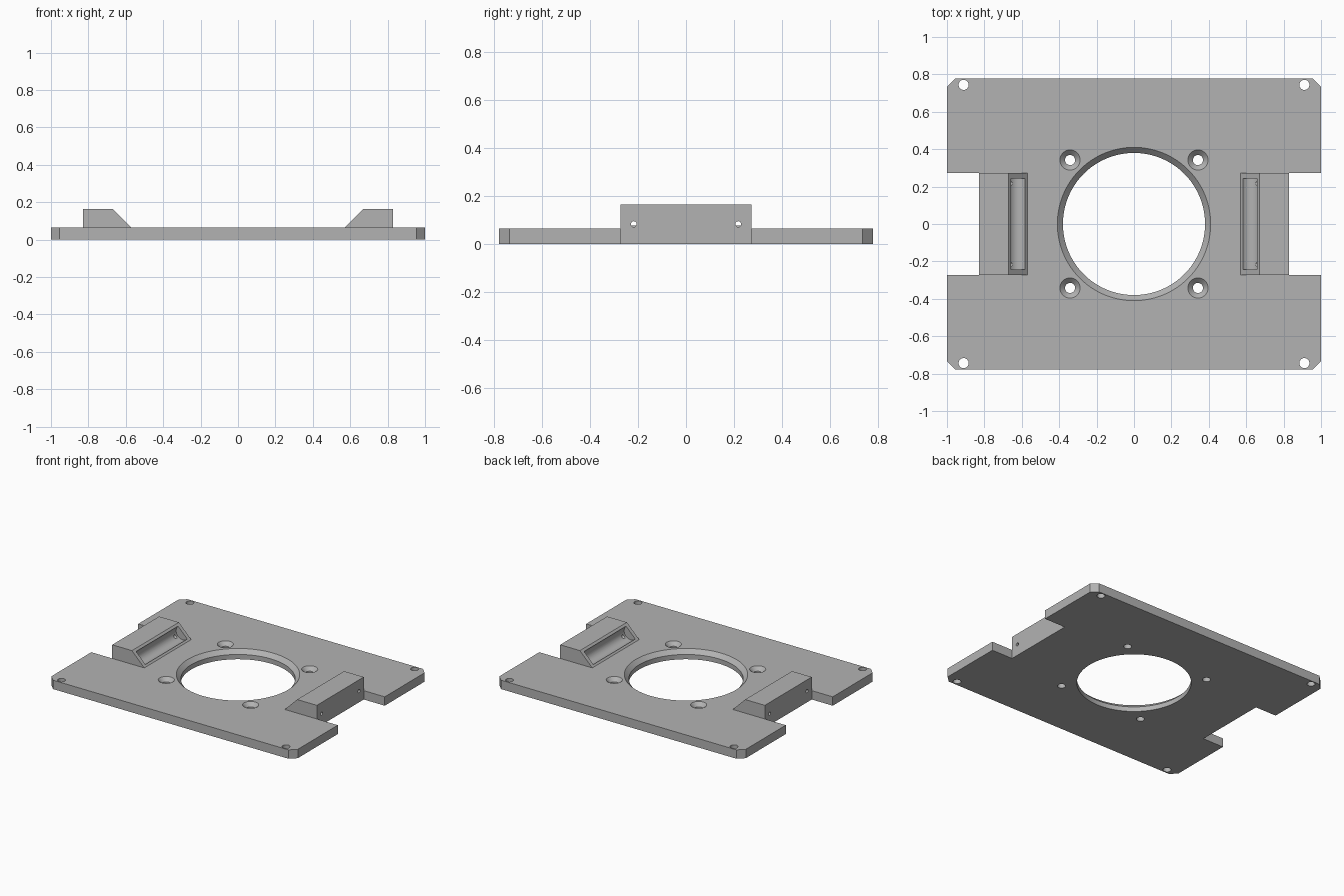
import bpy, bmesh, math
from mathutils import Matrix, Vector

if "Cube" in bpy.data.objects:
    bpy.data.objects.remove(bpy.data.objects["Cube"])

T = 0.065          # plate thickness
H = 0.165          # block height
W = 0.272          # half width of blocks and notches

grey = bpy.data.materials.new("matte grey")
grey.use_nodes = True
grey.diffuse_color = (0.45, 0.45, 0.45, 1)
grey.node_tree.nodes["Principled BSDF"].inputs["Base Color"].default_value = (0.45, 0.45, 0.45, 1)


def finish(name, bm):
    bmesh.ops.recalc_face_normals(bm, faces=bm.faces)
    mesh = bpy.data.meshes.new(name)
    bm.to_mesh(mesh)
    bm.free()
    mesh.materials.append(grey)
    ob = bpy.data.objects.new(name, mesh)
    bpy.context.collection.objects.link(ob)
    return ob


def prism(name, points, direction):
    """Extrude a flat outline along a direction."""
    bm = bmesh.new()
    face = bm.faces.new([bm.verts.new(p) for p in points])
    ext = bmesh.ops.extrude_face_region(bm, geom=[face])
    moved = [v for v in ext["geom"] if isinstance(v, bmesh.types.BMVert)]
    bmesh.ops.translate(bm, verts=moved, vec=Vector(direction))
    return finish(name, bm)


def lathe(name, profile, x, y, steps):
    """Spin a radius/height profile around a vertical axis."""
    bm = bmesh.new()
    rings = [[bm.verts.new((x + r * math.cos(math.tau * i / steps),
                            y + r * math.sin(math.tau * i / steps), z))
              for i in range(steps)] for r, z in profile]
    for a, b in zip(rings, rings[1:]):
        for i in range(steps):
            j = (i + 1) % steps
            bm.faces.new((a[i], a[j], b[j], b[i]))
    bm.faces.new(rings[0])
    bm.faces.new(rings[-1])
    return finish(name, bm)


def rod(name, centre, radius, length, axis, steps):
    """Cylinder lying along x or y."""
    bm = bmesh.new()
    turn = Matrix.Rotation(math.pi / 2, 4, "Y" if axis == "x" else "X")
    bmesh.ops.create_cone(bm, cap_ends=True, segments=steps, radius1=radius,
                          radius2=radius, depth=length,
                          matrix=Matrix.Translation(centre) @ turn)
    return finish(name, bm)


def combine(target, tool, operation):
    mod = target.modifiers.new(tool.name, "BOOLEAN")
    mod.object, mod.operation, mod.solver = tool, operation, "EXACT"
    bpy.context.view_layer.objects.active = target
    bpy.ops.object.modifier_apply(modifier=mod.name)
    bpy.data.objects.remove(tool)


# Plate outline: chamfered corners and a notch in each side
quarter = [(0.83, W), (1, W), (1, 0.735), (0.955, 0.778)]
right = [(x, -y) for x, y in reversed(quarter)] + quarter
outline = right + [(-x, -y) for x, y in right]
plate = prism("mounting_plate", [(x, y, 0) for x, y in outline], (0, 0, T))

# Wedge-fronted blocks
for s in (-1, 1):
    side = [(0.83, 0), (0.83, H), (0.67, H), (0.57, T), (0.57, 0)]
    block = prism("block", [(s * x, -W, z) for x, z in side], (0, 2 * W, 0))
    combine(plate, block, "UNION")

# Round trough in each sloped face, with two pin holes from outside
for s in (-1, 1):
    combine(plate, rod("trough", (s * 0.619, 0, 0.114), 0.053, 0.486, "y", 48), "DIFFERENCE")
    for y in (-0.217, 0.217):
        combine(plate, rod("pin_hole", (s * 0.75, y, 0.083), 0.012, 0.22, "x", 20), "DIFFERENCE")


def hole(name, radius, flare, x, y, steps):
    profile = [(radius, -0.05), (radius, T - flare), (radius + flare, T), (radius + flare, T + 0.02)]
    if not flare:
        profile = [profile[0], profile[-1]]
    combine(plate, lathe(name, profile, x, y, steps), "DIFFERENCE")


# Central opening, countersunk screw holes and plain corner holes
hole("opening", 0.38, 0.03, 0, 0, 96)
for sx in (-1, 1):
    for sy in (-1, 1):
        hole("screw_hole", 0.027, 0.027, sx * 0.342, sy * 0.342, 32)
        hole("corner_hole", 0.027, 0, sx * 0.911, sy * 0.744, 32)

# Smooth the curved walls, keep edges crisp
bpy.ops.object.select_all(action="DESELECT")
plate.select_set(True)
bpy.context.view_layer.objects.active = plate
bpy.ops.object.shade_smooth_by_angle(angle=math.radians(25))
